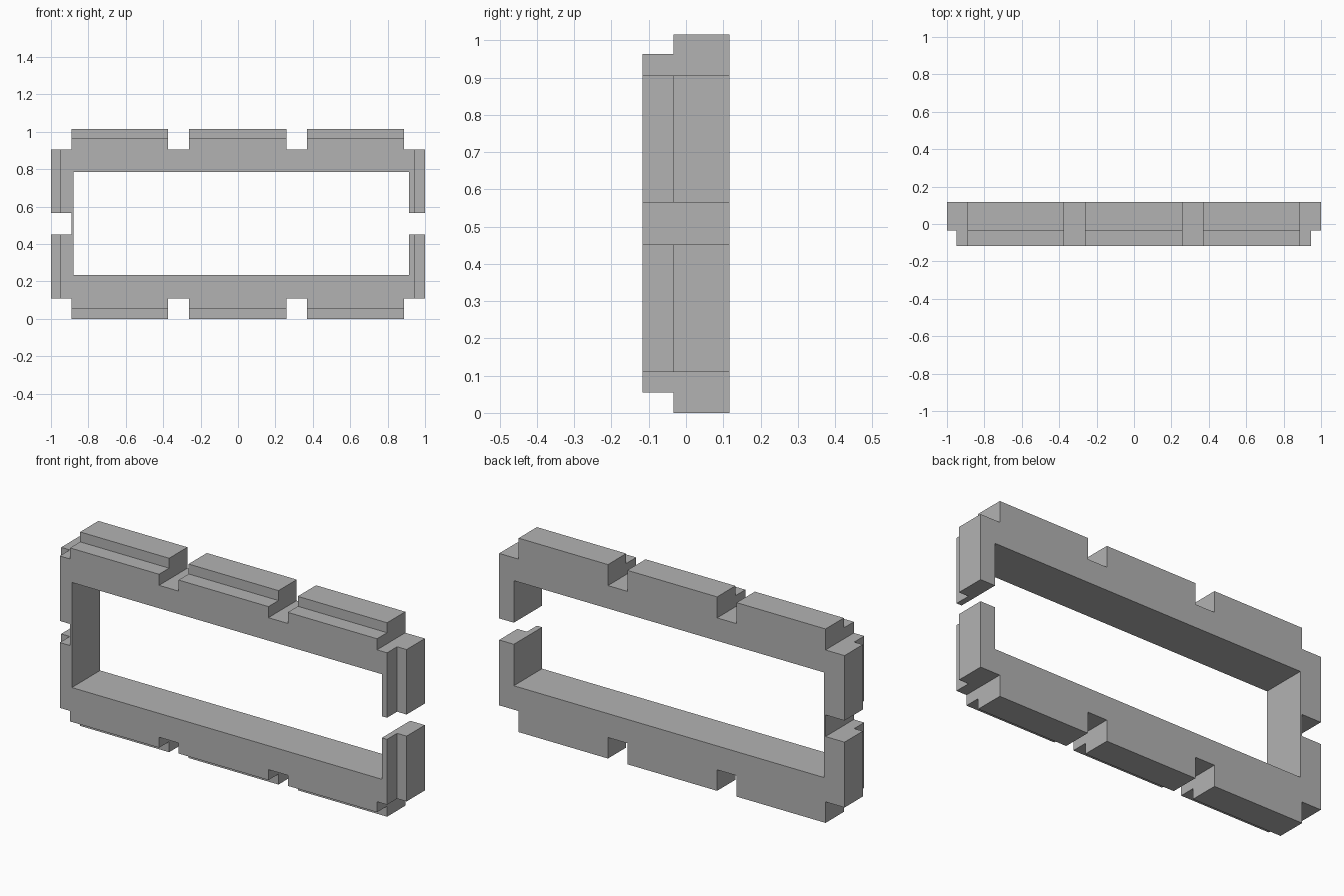
import bpy
import bmesh
from mathutils import Matrix, Vector

cube = bpy.data.objects.get("Cube")
if cube:
    bpy.data.objects.remove(cube, do_unlink=True)

grey = bpy.data.materials.new("plain grey")
grey.use_nodes = True
colour = (0.45, 0.45, 0.45, 1.0)
grey.diffuse_color = colour
grey.node_tree.nodes["Principled BSDF"].inputs["Base Color"].default_value = colour


def box(name, x, y, z):
    """Axis-aligned box from three (low, high) ranges."""
    low, high = (Vector(c) for c in zip(x, y, z))
    bm = bmesh.new()
    bmesh.ops.create_cube(bm, size=1, matrix=Matrix.Translation((low + high) / 2)
                          @ Matrix.Diagonal((*(high - low), 1)))
    mesh = bpy.data.meshes.new(name)
    bm.to_mesh(mesh)
    bm.free()
    mesh.materials.append(grey)
    obj = bpy.data.objects.new(name, mesh)
    bpy.context.collection.objects.link(obj)
    return obj


HEIGHT, FRONT, STEP, BACK = 1.015, -0.117, -0.034, 0.117
LOW, HIGH = 0.11, 0.905          # floors of the lower and upper notches
LEFT, RIGHT = 0.887, -0.89       # floors of the side notches
FAR = 1.3
through = (-0.5, 0.5)
rebate = (-0.5, STEP)

frame = box("window_frame", (-1, 1), (FRONT, BACK), (0, HEIGHT))

cuts = [
    ("opening", (-0.88, 0.915), through, (0.235, 0.785)),
    ("right_gap", (-FAR, RIGHT), through, (0.452, 0.565)),
    ("left_gap", (LEFT, FAR), through, (0.452, 0.565)),
    # Shallow steps around the front edge
    ("upper_step", (-FAR, FAR), rebate, (0.963, FAR)),
    ("lower_step", (-FAR, FAR), rebate, (-FAR, 0.055)),
    ("right_step", (-FAR, -0.95), rebate, (-FAR, FAR + 0.1)),
    ("left_step", (0.945, FAR), rebate, (-FAR, FAR + 0.1)),
]
# Corner and edge notches, the same above and below
notches = {"right_corner": (-FAR, RIGHT), "right_notch": (-0.375, -0.262),
           "left_notch": (0.258, 0.37), "left_corner": (LEFT, FAR)}
for name, x in notches.items():
    cuts.append(("upper_" + name, x, through, (HIGH, FAR)))
    cuts.append(("lower_" + name, x, through, (-FAR, LOW)))

for name, x, y, z in cuts:
    cutter = box(name + "_cutter", x, y, z)
    cutter.hide_render = True
    cutter.hide_viewport = True
    cutter.display_type = 'WIRE'
    mod = frame.modifiers.new(name, 'BOOLEAN')
    mod.operation = 'DIFFERENCE'
    mod.solver = 'EXACT'
    mod.object = cutter

# Bake the cuts and drop the helpers
graph = bpy.context.evaluated_depsgraph_get()
baked = bpy.data.meshes.new_from_object(frame.evaluated_get(graph))
cutters = [m.object for m in frame.modifiers]
frame.modifiers.clear()
frame.data = baked
for cutter in cutters:
    bpy.data.objects.remove(cutter, do_unlink=True)
